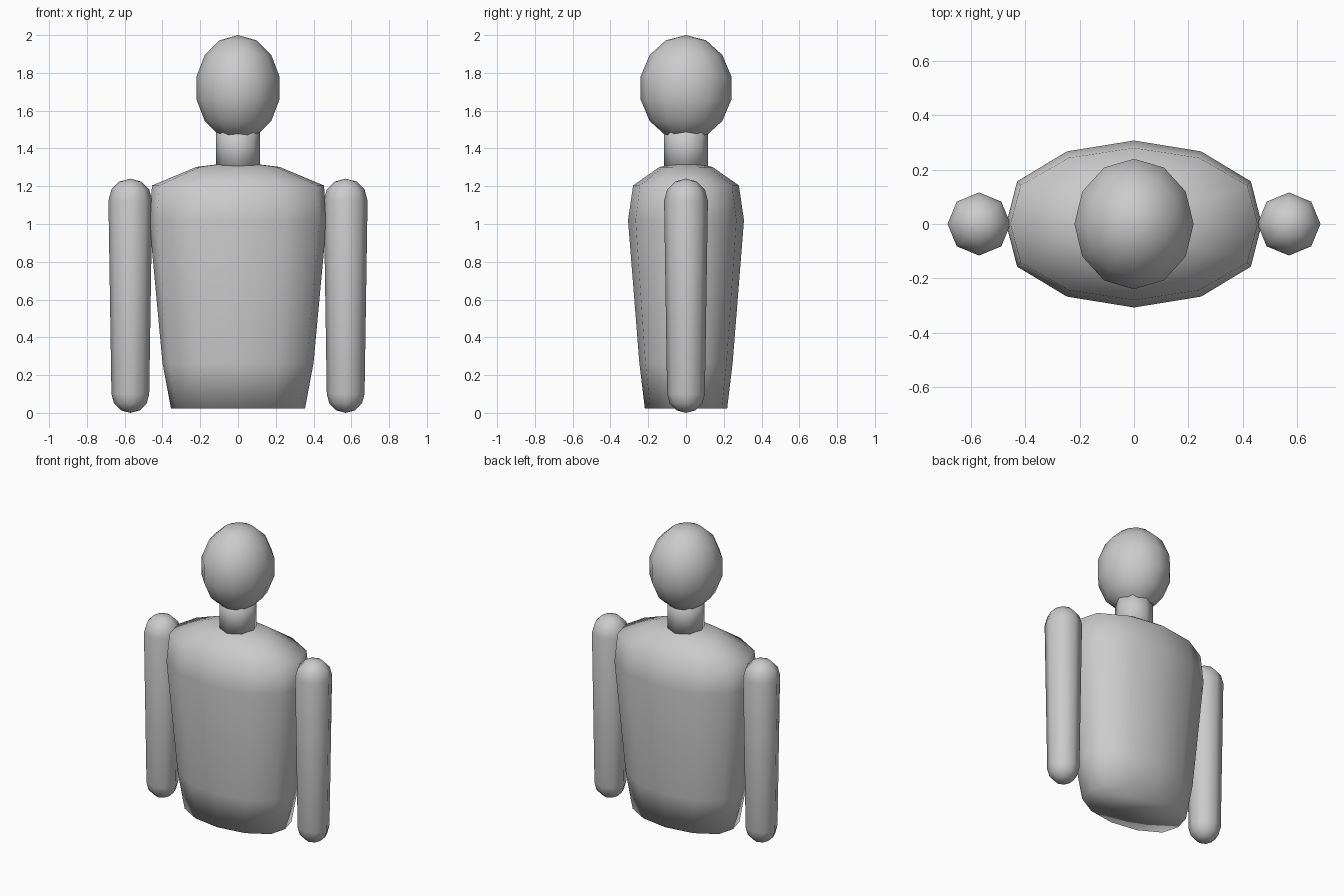
import bpy, bmesh, math

if "Cube" in bpy.data.objects:
    bpy.data.objects.remove(bpy.data.objects["Cube"])

grey = bpy.data.materials.new("plain grey")
grey.diffuse_color = (0.6, 0.6, 0.6, 1)
grey.use_nodes = True
grey.node_tree.nodes["Principled BSDF"].inputs["Base Color"].default_value = grey.diffuse_color


def circle(n):
    return [(math.cos(2 * math.pi * i / n), math.sin(2 * math.pi * i / n)) for i in range(n)]


def loft(name, section, rings, bottom=None, top=None, x=0.0):
    """Skin rings of (rx, ry, z), bottom to top; ends are poles (z) or flat caps."""
    bm = bmesh.new()
    n = len(section)
    loops = [[bm.verts.new((x + u * rx, v * ry, z)) for u, v in section] for rx, ry, z in rings]
    for a, b in zip(loops, loops[1:]):
        for i in range(n):
            j = (i + 1) % n
            bm.faces.new((a[i], a[j], b[j], b[i]))
    for loop, pole in ((loops[0][::-1], bottom), (loops[-1], top)):
        if pole is None:
            bm.faces.new(loop)
        else:
            p = bm.verts.new((x, 0, pole))
            for i in range(n):
                bm.faces.new((loop[i], loop[(i + 1) % n], p))
    bmesh.ops.recalc_face_normals(bm, faces=bm.faces)
    me = bpy.data.meshes.new(name)
    bm.to_mesh(me)
    bm.free()
    me.materials.append(grey)
    me.shade_smooth()
    ob = bpy.data.objects.new(name, me)
    bpy.context.collection.objects.link(ob)
    return ob


# head: 12 x 7 ellipsoid
lats = [math.pi * (k / 7 - 0.5) for k in range(1, 7)]
loft("head", circle(12),
     [(0.225 * math.cos(a), 0.246 * math.cos(a), 1.72 + 0.28 * math.sin(a)) for a in lats],
     bottom=1.44, top=2.0)

# neck
loft("neck", circle(8), [(0.117, 0.117, 1.28), (0.117, 0.117, 1.53)])

# torso: twelve-sided squarish oval
quarter = [(1, 0), (0.915, 0.51), (0.525, 0.87)]
oval = quarter + [(0, 1)] + [(-u, v) for u, v in reversed(quarter)]
oval += [(u, -v) for u, v in reversed(oval[1:-1])]
loft("torso", oval,
     [(0.355, 0.218, 0.024), (0.40, 0.247, 0.265), (0.47, 0.307, 1.02),
      (0.455, 0.28, 1.204), (0.22, 0.14, 1.302)],
     top=1.33)

# arms: tapered octagonal rods with rounded ends
r0, r1 = 0.10, 0.116
angles = [math.radians(a) for a in (60, 30, 0)]
arm = [(r0 * math.cos(a), r0 * math.cos(a), r0 - r0 * math.sin(a)) for a in angles]
arm += [(r1 * math.cos(a), r1 * math.cos(a), 1.24 - r1 + r1 * math.sin(a)) for a in reversed(angles)]
for side, sx in (("left", 1), ("right", -1)):
    loft(side + "_arm", circle(8), arm, bottom=0.0, top=1.24, x=0.57 * sx)
